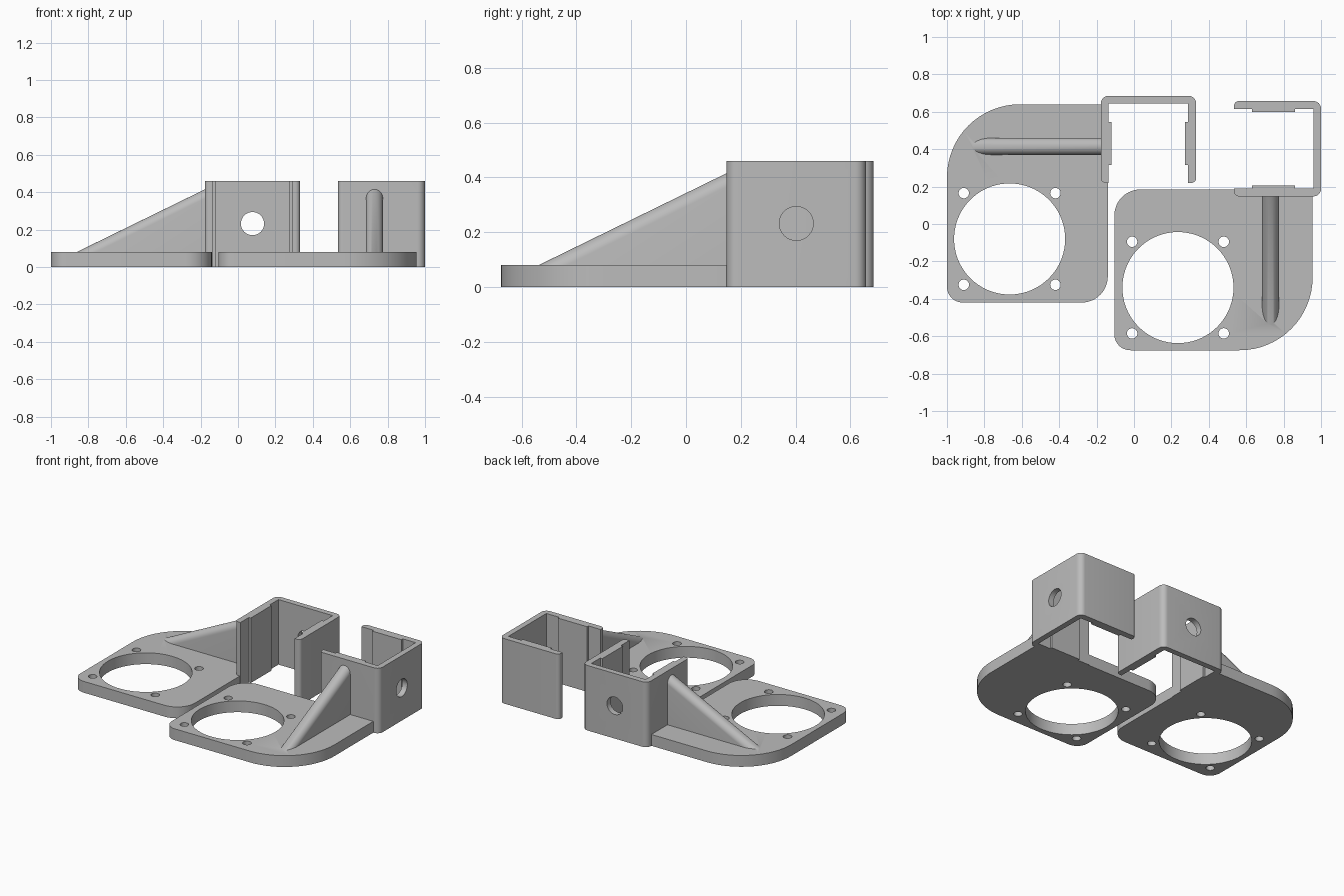
import bpy, bmesh, math
from mathutils import Vector, Matrix

old = bpy.data.objects.get("Cube")
if old:
    bpy.data.objects.remove(old, do_unlink=True)

grey = bpy.data.materials.new("plain_grey")
grey.use_nodes = True
colour = (0.5, 0.5, 0.5, 1)
grey.diffuse_color = colour
grey.node_tree.nodes["Principled BSDF"].inputs["Base Color"].default_value = colour

PLATE_H, CLIP_H = 0.08, 0.46


def rounded(corners, steps=16):
    """Turn right-angled corners (x, y, radius) into an outline with fillets."""
    points = []
    for i, (x, y, r) in enumerate(corners):
        p = Vector((x, y))
        if r == 0:
            points.append(p)
            continue
        to_prev = (Vector(corners[i - 1][:2]) - p).normalized()
        to_next = (Vector(corners[(i + 1) % len(corners)][:2]) - p).normalized()
        centre = p + r * (to_prev + to_next)
        for k in range(steps + 1):
            t = math.pi / 2 * k / steps
            points.append(centre - r * (math.cos(t) * to_next + math.sin(t) * to_prev))
    return points


def make(name, bm):
    bmesh.ops.recalc_face_normals(bm, faces=bm.faces)
    mesh = bpy.data.meshes.new(name)
    bm.to_mesh(mesh)
    bm.free()
    mesh.materials.append(grey)
    obj = bpy.data.objects.new(name, mesh)
    bpy.context.collection.objects.link(obj)
    return obj


def extrude(name, points, shift):
    """Sweep a closed loop of 3D points along a vector."""
    bm = bmesh.new()
    face = bm.faces.new([bm.verts.new(p) for p in points])
    side = bmesh.ops.extrude_face_region(bm, geom=[face], use_keep_orig=True)
    moved = [g for g in side["geom"] if isinstance(g, bmesh.types.BMVert)]
    bmesh.ops.translate(bm, vec=shift, verts=moved)
    return make(name, bm)


def slab(name, outline, height):
    return extrude(name, [(p.x, p.y, 0) for p in outline], (0, 0, height))


def cutter(name, radius, depth, place, segments):
    bm = bmesh.new()
    bmesh.ops.create_cone(bm, cap_ends=True, segments=segments, radius1=radius,
                          radius2=radius, depth=depth, matrix=place)
    obj = make(name, bm)
    obj.hide_render = True
    return obj


def combine(target, tool, operation):
    """Apply a boolean and drop the tool object."""
    mod = target.modifiers.new("join", 'BOOLEAN')
    mod.operation, mod.solver, mod.object = operation, 'EXACT', tool
    graph = bpy.context.evaluated_depsgraph_get()
    mesh = bpy.data.meshes.new_from_object(target.evaluated_get(graph))
    target.modifiers.clear()
    target.data = mesh
    bpy.data.objects.remove(tool, do_unlink=True)


# Mounting plate, with the origin at the centre of its large opening
bracket = slab("left_bracket", rounded([
    (-0.335, -0.34, 0.085), (0.525, -0.34, 0.14),
    (0.525, 0.72, 0), (-0.335, 0.72, 0.39)]), PLATE_H)

# Square clip with thicker pads on the inside of both arms
clip = slab("clip", rounded([
    (0.488, 0.30, 0.025), (0.53, 0.30, 0), (0.53, 0.395, 0), (0.545, 0.395, 0),
    (0.545, 0.625, 0), (0.53, 0.625, 0), (0.53, 0.725, 0), (0.954, 0.725, 0),
    (0.954, 0.625, 0), (0.938, 0.625, 0), (0.938, 0.395, 0), (0.954, 0.395, 0),
    (0.954, 0.30, 0), (0.997, 0.30, 0.025), (0.997, 0.765, 0.04),
    (0.488, 0.765, 0.04)], 8), CLIP_H)
combine(bracket, clip, 'UNION')

# Sloping round-topped rib, trimmed inside the plate
slope, length, half = 0.489, 1.0, 0.045
tip_x, tip_z, rib_y = 0.508, 0.425, 0.495
section = [(tip_x, rib_y + half * math.cos(a), tip_z - 0.05 + 0.05 * math.sin(a))
           for a in (math.pi * k / 20 for k in range(21))]
section += [(tip_x, rib_y - half, -1), (tip_x, rib_y + half, -1)]
rib = extrude("rib", section, (-length, 0, -slope * length))
bm = bmesh.new()
bm.from_mesh(rib.data)
bmesh.ops.bisect_plane(bm, geom=bm.verts[:] + bm.edges[:] + bm.faces[:],
                       plane_co=(0, 0, PLATE_H / 2), plane_no=(0, 0, 1), clear_inner=True)
bmesh.ops.holes_fill(bm, edges=[e for e in bm.edges if e.is_boundary])
bmesh.ops.recalc_face_normals(bm, faces=bm.faces)
bm.to_mesh(rib.data)
bm.free()
combine(bracket, rib, 'UNION')

# Large opening, four screw holes and the hole in the clip's back wall
combine(bracket, cutter("opening", 0.297, 0.5, Matrix(), 72), 'DIFFERENCE')
for sx in (-1, 1):
    for sy in (-1, 1):
        place = Matrix.Translation((0.245 * sx, 0.245 * sy, 0))
        combine(bracket, cutter("screw_hole", 0.028, 0.5, place, 24), 'DIFFERENCE')
place = Matrix.Translation((0.7425, 0.745, 0.232)) @ Matrix.Rotation(math.pi / 2, 4, 'X')
combine(bracket, cutter("wall_hole", 0.062, 0.2, place, 32), 'DIFFERENCE')

# Second bracket: the same part mirrored across the diagonal
other = bracket.copy()
other.name = "right_bracket"
other.data = bracket.data.copy()
bpy.context.collection.objects.link(other)
swap = Matrix(((0, 1, 0, 0), (1, 0, 0, 0), (0, 0, 1, 0), (0, 0, 0, 1)))
other.data.transform(swap)
other.data.flip_normals()

bracket.location = (-0.665, -0.08, 0)
other.location = (0.235, -0.34, 0)

# Smooth the rounded edges and keep corners crisp
bpy.ops.object.select_all(action='DESELECT')
for obj in (bracket, other):
    obj.select_set(True)
bpy.context.view_layer.objects.active = bracket
bpy.ops.object.shade_smooth_by_angle(angle=math.radians(30))
